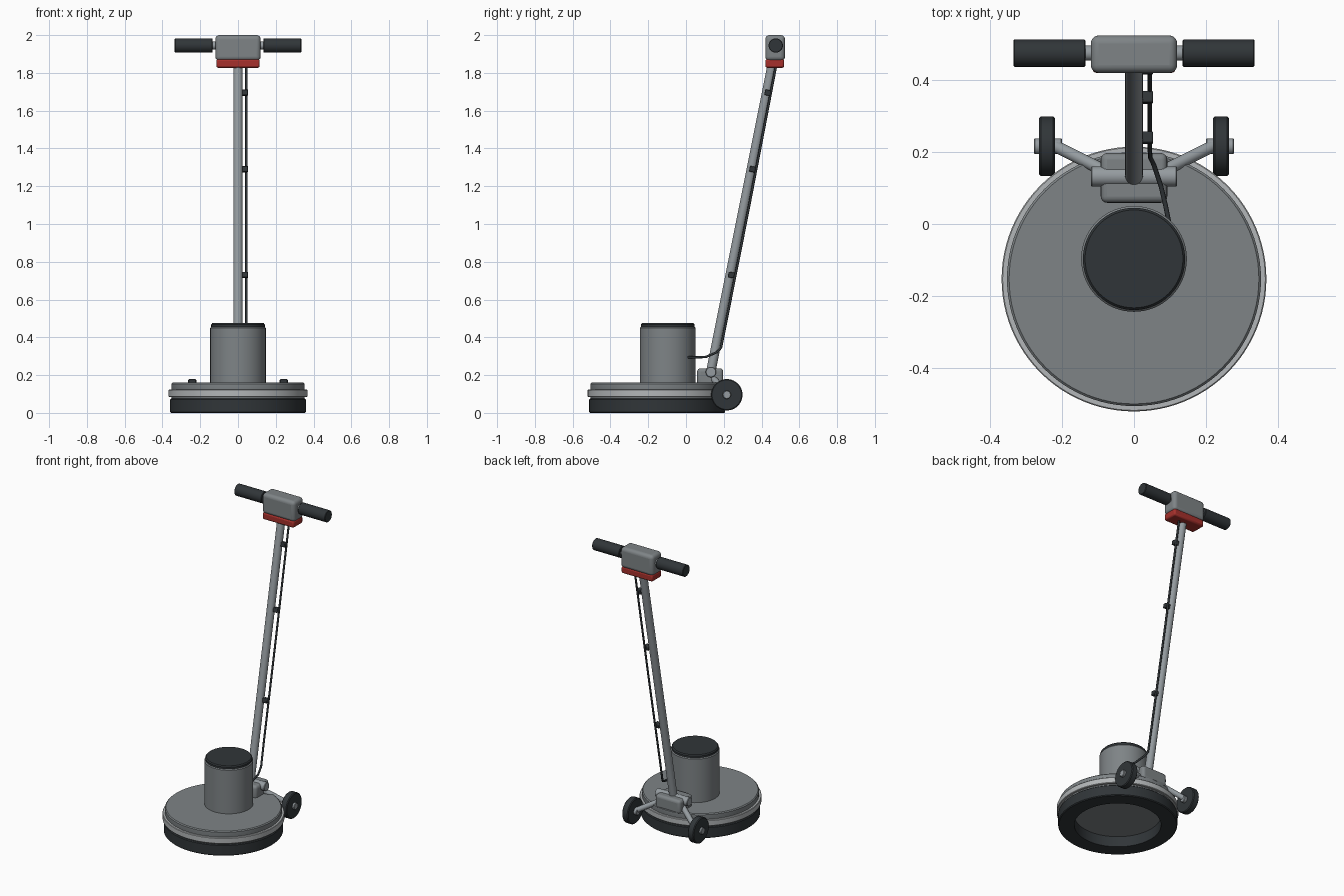
import bpy, bmesh, math
from mathutils import Vector

if "Cube" in bpy.data.objects:
    bpy.data.objects.remove(bpy.data.objects["Cube"])


def material(name, rgb):
    m = bpy.data.materials.new(name)
    m.diffuse_color = (*rgb, 1)
    m.use_nodes = True
    m.node_tree.nodes["Principled BSDF"].inputs["Base Color"].default_value = m.diffuse_color
    return m


BLACK = material("black_rubber", (0.03, 0.036, 0.04))
GREY = material("body_grey", (0.21, 0.23, 0.24))
LIGHT = material("light_trim", (0.45, 0.47, 0.48))
STEEL = material("steel", (0.30, 0.33, 0.35))
RED = material("red", (0.38, 0.03, 0.025))


def finish(ob, name, mat, angle=35):
    ob.name = name
    ob.data.materials.append(mat)
    bpy.ops.object.select_all(action='DESELECT')
    ob.select_set(True)
    bpy.context.view_layer.objects.active = ob
    bpy.ops.object.shade_smooth_by_angle(angle=math.radians(angle))
    return ob


def lathe(name, profile, mat, loc, axis=(0, 0, 1), n=64, closed=False):
    """Spin (radius, height) points around an axis through loc."""
    bm = bmesh.new()
    rings = []
    for r, h in profile:
        if r == 0:
            rings.append([bm.verts.new((0, 0, h))] * n)
        else:
            rings.append([bm.verts.new((r * math.cos(2 * math.pi * i / n),
                                        r * math.sin(2 * math.pi * i / n), h)) for i in range(n)])
    pairs = list(zip(rings, rings[1:]))
    if closed:
        pairs.append((rings[-1], rings[0]))
    for a, b in pairs:
        for i in range(n):
            j = (i + 1) % n
            bm.faces.new(list(dict.fromkeys((a[i], a[j], b[j], b[i]))))
    bmesh.ops.recalc_face_normals(bm, faces=bm.faces)
    me = bpy.data.meshes.new(name)
    bm.to_mesh(me)
    bm.free()
    ob = bpy.data.objects.new(name, me)
    bpy.context.collection.objects.link(ob)
    ob.location = loc
    ob.rotation_euler = Vector(axis).to_track_quat('Z', 'Y').to_euler()
    return finish(ob, name, mat)


def rod(name, a, b, r, mat, bevel=0.003, n=32):
    a, b = Vector(a), Vector(b)
    h = (b - a).length
    prof = [(0, 0), (r - bevel, 0), (r, bevel), (r, h - bevel), (r - bevel, h), (0, h)]
    return lathe(name, prof, mat, a, b - a, n)


def box(name, loc, size, mat, bevel, segments=4, tilt=0):
    bpy.ops.mesh.primitive_cube_add(size=1, location=loc, rotation=(tilt, 0, 0))
    ob = bpy.context.object
    for v in ob.data.vertices:
        v.co = [c * s for c, s in zip(v.co, size)]
    mod = ob.modifiers.new("bevel", 'BEVEL')
    mod.width, mod.segments = bevel, segments
    return finish(ob, name, mat)


# Round deck, trim band and hollow brush ring
C = (0, -0.153, 0)
lathe("deck", [(0, 0.07), (0.35, 0.07), (0.353, 0.075), (0.353, 0.154), (0.347, 0.16), (0, 0.16)],
      GREY, C, n=96)
lathe("trim_band", [(0.34, 0.084), (0.365, 0.084), (0.368, 0.087), (0.368, 0.12),
                    (0.365, 0.123), (0.34, 0.123)], LIGHT, C, n=96, closed=True)
lathe("brush_ring", [(0.262, 0.0), (0.355, 0.0), (0.36, 0.005), (0.36, 0.07),
                     (0.355, 0.075), (0.262, 0.075)], BLACK, C, n=96, closed=True)

# Motor and its cap
M = (0, -0.097, 0)
lathe("motor_housing", [(0, 0.15), (0.147, 0.15), (0.147, 0.45), (0.142, 0.456), (0, 0.456)], GREY, M)
lathe("motor_cap", [(0, 0.45), (0.142, 0.45), (0.142, 0.468), (0.136, 0.475), (0, 0.475)], BLACK, M)

# Hinge block and pivot
box("hinge_block", (0, 0.128, 0.191), (0.185, 0.138, 0.09), GREY, 0.018)
rod("hinge_pivot", (-0.12, 0.132, 0.216), (0.12, 0.132, 0.216), 0.028, STEEL)

# Tilted handle tube
bottom, top = Vector((0, 0.13, 0.212)), Vector((0, 0.46, 1.86))
rod("handle_tube", bottom, top, 0.025, STEEL)
tilt = -math.atan2(top.y - bottom.y, top.z - bottom.z)

# Control head with red underside
box("control_head", (0, 0.472, 1.932), (0.24, 0.104, 0.136), GREY, 0.022, 5)
box("head_base", (0, 0.47, 1.85), (0.23, 0.1, 0.046), RED, 0.01, 2)

# Wheels, struts and grips on both sides
for side, s in (("left", -1), ("right", 1)):
    rod(f"grip_{side}", (s * 0.135, 0.475, 1.945), (s * 0.335, 0.475, 1.945), 0.038, BLACK)
    rod(f"grip_rod_{side}", (s * 0.1, 0.475, 1.945), (s * 0.15, 0.475, 1.945), 0.021, STEEL)
    rod(f"wheel_{side}", (s * 0.22, 0.216, 0.096), (s * 0.264, 0.216, 0.096), 0.083, BLACK, 0.005, 48)
    rod(f"axle_{side}", (s * 0.2, 0.216, 0.096), (s * 0.278, 0.216, 0.096), 0.022, STEEL)
    rod(f"wheel_strut_{side}", (s * 0.07, 0.142, 0.185), (s * 0.222, 0.218, 0.1), 0.017, STEEL)

# Power cable from motor up to the head
path = [(0.1, -0.01, 0.294), (0.088, 0.05, 0.294), (0.075, 0.105, 0.296), (0.055, 0.165, 0.322),
        (0.045, 0.185, 0.345), (0.044, 0.21, 0.47), (0.044, 0.335, 1.1), (0.044, 0.478, 1.845)]
cu = bpy.data.curves.new("power_cable", 'CURVE')
cu.dimensions, cu.bevel_depth, cu.bevel_resolution, cu.use_fill_caps = '3D', 0.0065, 3, True
sp = cu.splines.new('POLY')
sp.points.add(len(path) - 1)
for p, co in zip(sp.points, path):
    p.co = (*co, 1)
cable = bpy.data.objects.new("power_cable", cu)
bpy.context.collection.objects.link(cable)
cu.materials.append(BLACK)

# Cable clips beside the tube
for i, z in enumerate((0.73, 1.29, 1.695)):
    p = bottom.lerp(top, (z - bottom.z) / (top.z - bottom.z))
    box(f"cable_clip_{i + 1}", (0.037, p.y + 0.006, z), (0.032, 0.032, 0.03), BLACK, 0.004, 2, tilt)
